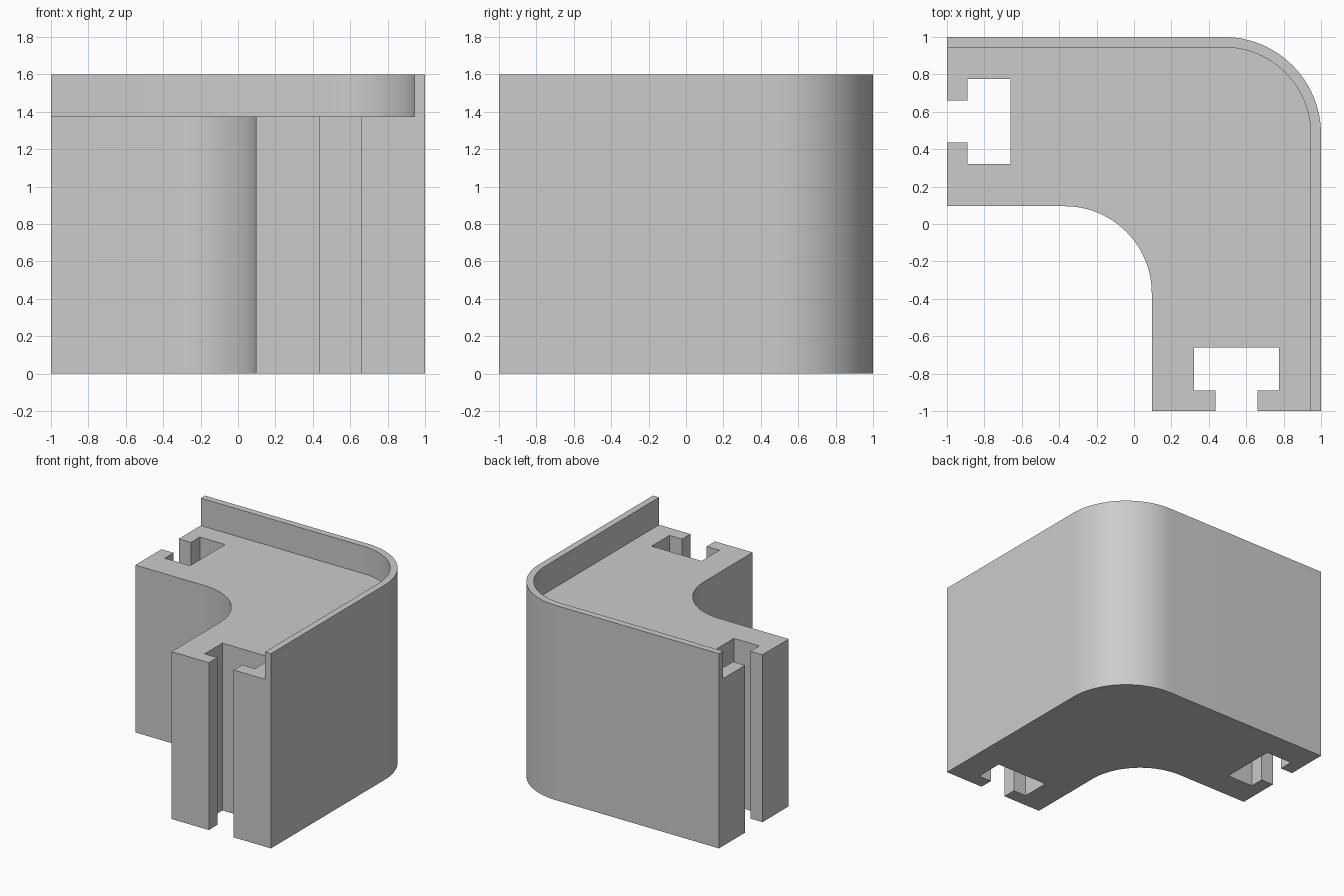
import bpy, bmesh, math
from mathutils import Vector

if "Cube" in bpy.data.objects:
    bpy.data.objects.remove(bpy.data.objects["Cube"])

FLOOR, TOP = 1.375, 1.6      # core height, raised lip height
LIP = 0.055                  # lip thickness
R_OUT, R_IN = 0.52, 0.465    # corner radii
SEG = 24


def arc(cx, cy, r):
    """Quarter arc from the +y direction round to +x."""
    return [(cx + r * math.sin(a), cy + r * math.cos(a))
            for a in (math.pi / 2 * i / SEG for i in range(SEG + 1))]


def swap(pts):
    """Mirror across the diagonal and reverse the order."""
    return [(y, x) for x, y in reversed(pts)]


# Outer and inner edges of the lip, from the left end to the front end
c = 1 - R_OUT
outer = [(-1, 1)] + arc(c, c, R_OUT) + [(1, -1)]
e = 1 - LIP
lip_edge = [(-1, e)] + arc(c, c, R_OUT - LIP) + [(e, -1)]

# T-slot in one end, mirrored to the other; inner bend between the arms
slot = [(-1, 0.095), (-1, 0.435), (-0.89, 0.435), (-0.89, 0.32),
        (-0.66, 0.32), (-0.66, 0.775), (-0.89, 0.775), (-0.89, 0.66), (-1, 0.66)]
bend = arc(0.095 - R_IN, 0.095 - R_IN, R_IN)

bm = bmesh.new()
verts = lambda pts: [bm.verts.new((x, y, 0)) for x, y in pts]
v_lip, v_out = verts(lip_edge), verts(outer)
v_rest = verts(swap(slot) + bend[::-1] + slot)

# Core and lip footprints share the lip edge
core = bm.faces.new(v_lip + v_rest)
strip = bm.faces.new(v_out + v_lip[::-1])

# Raise both footprints to the core height, then the lip alone
ext = bmesh.ops.extrude_face_region(bm, geom=[core, strip], use_keep_orig=True)
up = ext["geom"]
bmesh.ops.translate(bm, vec=(0, 0, FLOOR),
                    verts=[g for g in up if isinstance(g, bmesh.types.BMVert)])
tops = [g for g in up if isinstance(g, bmesh.types.BMFace)]
lip_top = min(tops, key=lambda f: f.calc_area())
ext = bmesh.ops.extrude_face_region(bm, geom=[lip_top])
bmesh.ops.translate(bm, vec=(0, 0, TOP - FLOOR),
                    verts=[g for g in ext["geom"] if isinstance(g, bmesh.types.BMVert)])

# Merge coplanar walls into single faces
bmesh.ops.recalc_face_normals(bm, faces=bm.faces)
bmesh.ops.dissolve_limit(bm, angle_limit=math.radians(0.5),
                         verts=bm.verts, edges=bm.edges)
bmesh.ops.recalc_face_normals(bm, faces=bm.faces)

mesh = bpy.data.meshes.new("corner_bracket")
bm.to_mesh(mesh)
bm.free()
bracket = bpy.data.objects.new("corner_bracket", mesh)
bpy.context.collection.objects.link(bracket)

grey = bpy.data.materials.new("light grey")
grey.diffuse_color = (0.6, 0.6, 0.6, 1)
grey.use_nodes = True
grey.node_tree.nodes["Principled BSDF"].inputs["Base Color"].default_value = grey.diffuse_color
mesh.materials.append(grey)

bpy.context.view_layer.objects.active = bracket
bracket.select_set(True)
bpy.ops.object.shade_smooth_by_angle(angle=math.radians(30))
